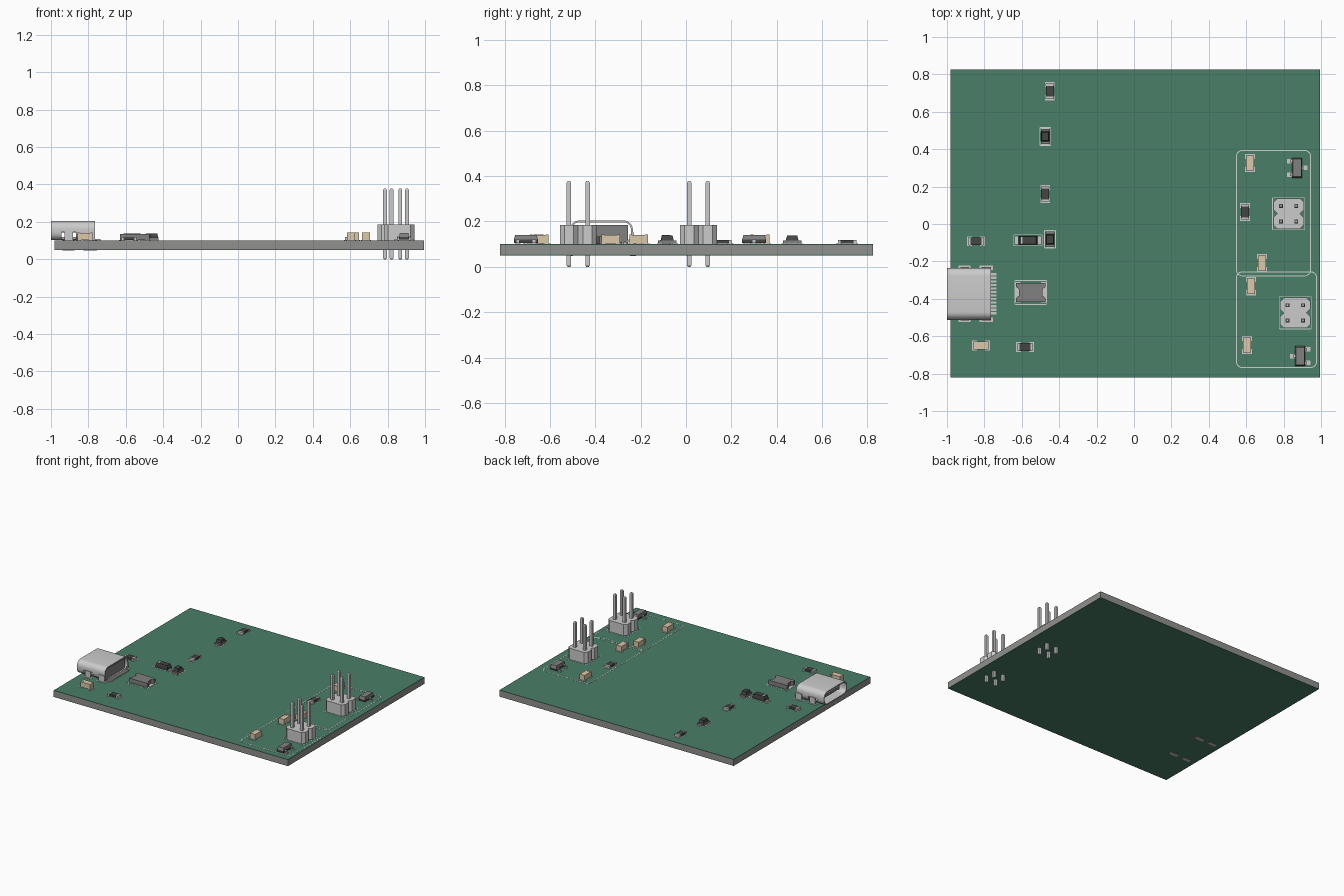
import bpy, bmesh, math
from mathutils import Matrix, Vector

if "Cube" in bpy.data.objects:
    bpy.data.objects.remove(bpy.data.objects["Cube"])

TOP = 0.10  # board top height


def material(name, rgb):
    m = bpy.data.materials.new(name)
    m.diffuse_color = (*rgb, 1)
    m.use_nodes = True
    m.node_tree.nodes["Principled BSDF"].inputs["Base Color"].default_value = m.diffuse_color
    return m


MATS = {
    "green": material("solder_mask", (0.07, 0.21, 0.14)),
    "core": material("board_core", (0.28, 0.28, 0.27)),
    "dark": material("dark_plastic", (0.06, 0.06, 0.06)),
    "mid": material("grey_plastic", (0.22, 0.22, 0.22)),
    "tan": material("ceramic", (0.72, 0.58, 0.40)),
    "metal": material("metal", (0.55, 0.55, 0.55)),
    "silk": material("silkscreen", (0.62, 0.66, 0.62)),
}
KEYS = list(MATS)


def finish(name, bm, loc=(0, 0, 0), turn=0):
    bmesh.ops.recalc_face_normals(bm, faces=bm.faces)
    me = bpy.data.meshes.new(name)
    bm.to_mesh(me)
    bm.free()
    for k in KEYS:
        me.materials.append(MATS[k])
    ob = bpy.data.objects.new(name, me)
    ob.location = loc
    ob.rotation_euler.z = math.radians(turn)
    bpy.context.collection.objects.link(ob)
    return ob


def box(bm, mat, x, y, z, taper=1.0):
    """Box from (min, max) pairs; taper shrinks its top."""
    cx, cy = sum(x) / 2, sum(y) / 2
    v = []
    for zz, t in ((z[0], 1), (z[1], taper)):
        for a, b in ((0, 0), (1, 0), (1, 1), (0, 1)):
            v.append(bm.verts.new((cx + (x[a] - cx) * t, cy + (y[b] - cy) * t, zz)))
    for f in ((3, 2, 1, 0), (4, 5, 6, 7), (0, 1, 5, 4), (1, 2, 6, 5), (2, 3, 7, 6), (3, 0, 4, 7)):
        bm.faces.new([v[i] for i in f]).material_index = KEYS.index(mat)


def part(name, boxes, loc, turn=0):
    bm = bmesh.new()
    for b in boxes:
        box(bm, *b)
    return finish(name, bm, (loc[0], loc[1], TOP), turn)


def rounded(w, h, r, n=6):
    pts = []
    for i, (sx, sy) in enumerate(((1, 1), (-1, 1), (-1, -1), (1, -1))):
        for k in range(n + 1):
            a = math.pi / 2 * (i + k / n)
            pts.append((sx * (w / 2 - r) + r * math.cos(a), sy * (h / 2 - r) + r * math.sin(a)))
    return pts


def ring(bm, mat, w, h, r, t, z0, z1):
    """Rounded rectangular tube along z with wall t."""
    loops = []
    for p, z in (((w, h, r), z0), ((w, h, r), z1),
                 ((w - 2 * t, h - 2 * t, r - t), z1), ((w - 2 * t, h - 2 * t, r - t), z0)):
        loops.append([bm.verts.new((a, b, z)) for a, b in rounded(*p)])
    n = len(loops[0])
    for a, b in zip(loops, loops[1:] + loops[:1]):
        for i in range(n):
            f = bm.faces.new((a[i], a[(i + 1) % n], b[(i + 1) % n], b[i]))
            f.material_index = KEYS.index(mat)


def prism(bm, mat, pts, z0, z1):
    a = [bm.verts.new((*p, z0)) for p in pts]
    b = [bm.verts.new((*p, z1)) for p in pts]
    n = len(pts)
    faces = [bm.faces.new(a[::-1]), bm.faces.new(b)]
    faces += [bm.faces.new((a[i], a[(i + 1) % n], b[(i + 1) % n], b[i])) for i in range(n)]
    for f in faces:
        f.material_index = KEYS.index(mat)


# circuit board: core with a mask layer on both sides
bm = bmesh.new()
X, Y = (-0.98, 0.995), (-0.82, 0.825)
box(bm, "core", X, Y, (0.053, 0.097))
box(bm, "green", X, Y, (0.097, TOP))
box(bm, "green", X, Y, (0.05, 0.053))
finish("circuit_board", bm)

# printed zone outlines
for name, x0, x1, y0, y1 in (("upper", 0.545, 0.947, -0.28, 0.396), ("lower", 0.545, 0.979, -0.77, -0.253)):
    bm = bmesh.new()
    ring(bm, "silk", x1 - x0, y1 - y0, 0.035, 0.005, 0, 0.001)
    finish(f"{name}_zone_outline", bm, ((x0 + x1) / 2, (y0 + y1) / 2, TOP))


# thin printed frame around a part
def frame(name, loc, w, h):
    bm = bmesh.new()
    ring(bm, "silk", w, h, 0.006, 0.004, 0, 0.001)
    finish(name + "_outline", bm, (*loc, TOP))


def pads(half, gap, w):
    return [("metal", tuple(sorted((s * gap, s * half))), (-w, w), (0, 0.002)) for s in (-1, 1)]


def chip(body, height, end=0.012):
    """Two-terminal chip lying along x."""
    L, W = 0.041, 0.022
    caps = [("tan" if body == "tan" else "metal", tuple(sorted((s * (L - end), s * L))),
             (-W, W), (0.002, height)) for s in (-1, 1)]
    return pads(0.049, 0.022, 0.026) + caps + [
        (body, (end - L, L - end), (-W + 0.001, W - 0.001), (0.003, height - 0.001))]


# resistors and capacitors
for i, (x, y, t) in enumerate(((-0.45, 0.71, 90), (-0.475, 0.16, 90), (-0.845, -0.092, 0),
                               (-0.583, -0.658, 0), (0.594, 0.064, 90))):
    part(f"resistor_{i + 1}", chip("dark", 0.018), (x, y), t)
for i, (x, y, t) in enumerate(((-0.818, -0.65, 0), (0.62, 0.326, 90), (0.684, -0.209, 90),
                               (0.626, -0.332, 90), (0.604, -0.647, 90))):
    part(f"capacitor_{i + 1}", chip("tan", 0.042), (x, y), t)

# indicator lamps: base slab with a tapered dome
for i, loc in enumerate(((-0.475, 0.468), (-0.449, -0.082))):
    part(f"indicator_lamp_{i + 1}", pads(0.046, 0.022, 0.024) + [
        ("mid", (-0.041, 0.041), (-0.023, 0.023), (0.002, 0.016)),
        ("dark", (-0.028, 0.028), (-0.022, 0.022), (0.016, 0.038), 0.8)], loc, 90)
    frame(f"indicator_lamp_{i + 1}", loc, 0.063, 0.1)

# diode with bent leads
part("diode", pads(0.07, 0.045, 0.02) + [
    ("metal", (-0.065, 0.065), (-0.012, 0.012), (0.002, 0.008)),
    ("dark", (-0.05, 0.05), (-0.023, 0.023), (0.004, 0.022)),
    ("dark", (-0.05, 0.05), (-0.023, 0.023), (0.022, 0.038), 0.88),
    ("metal", (-0.038, -0.028), (-0.019, 0.019), (0.038, 0.039))], (-0.567, -0.087))
frame("diode", (-0.567, -0.087), 0.156, 0.062)

# fuse with notched ends
bm = bmesh.new()
fuse = [(0.078, 0.05), (-0.078, 0.05), (-0.078, 0.03), (-0.062, 0.016), (-0.062, -0.016), (-0.078, -0.03),
        (-0.078, -0.05), (0.078, -0.05), (0.078, -0.03), (0.062, -0.016), (0.062, 0.016), (0.078, 0.03)]
prism(bm, "mid", fuse, 0.002, 0.034)
for b in pads(0.084, 0.055, 0.055):
    box(bm, *b)
finish("fuse", bm, (-0.552, -0.366, TOP))
frame("fuse", (-0.552, -0.366), 0.174, 0.132)

# three-leg transistors
legs = []
for s, y in ((-1, 0.036), (-1, -0.036), (1, 0)):
    for x0, x1, z0, z1 in ((0.036, 0.05, 0.002, 0.007), (0.033, 0.038, 0.002, 0.021), (0.02, 0.038, 0.016, 0.021)):
        legs.append(("metal", tuple(sorted((s * x0, s * x1))), (y - 0.008, y + 0.008), (z0, z1)))
    legs.append(("metal", tuple(sorted((s * 0.028, s * 0.055))), (y - 0.012, y + 0.012), (0, 0.002)))
body = [("dark", (-0.026, 0.026), (-0.053, 0.053), (0.005, 0.02)),
        ("mid", (-0.026, 0.026), (-0.053, 0.053), (0.02, 0.04), 0.88)]
part("transistor_upper", body + legs, (0.872, 0.30))
part("transistor_lower", body + legs, (0.888, -0.706), 180)

# two-by-two pin headers
H, C = 0.081, 0.02
outline = [(H - C, H), (C - H, H), (-H, H - C), (-H, C), (-H + C, 0), (-H, -C), (-H, C - H), (C - H, -H),
           (H - C, -H), (H, C - H), (H, -C), (H - C, 0), (H, C), (H, H - C)]
for name, x, y in (("upper", 0.827, 0.055), ("lower", 0.862, -0.475)):
    bm = bmesh.new()
    prism(bm, "metal", outline, 0, 0.085)
    finish(f"{name}_header_body", bm, (x, y, TOP))
    frame(f"{name}_header", (x, y), 0.176, 0.176)
    bm = bmesh.new()
    for sx in (-0.041, 0.041):
        for sy in (-0.041, 0.041):
            px, py, w = (sx - 0.01, sx + 0.01), (sy - 0.01, sy + 0.01), 0.6
            box(bm, "metal", px, py, (-0.093, 0.27))
            box(bm, "metal", px, py, (0.27, 0.277), w)
            box(bm, "metal", px, py, (-0.093, -0.1), w)
    finish(f"{name}_header_pins", bm, (x, y, TOP))

# socket shell: rounded tube along x with slots cut in its sides
CY, CZ, W, HT = -0.373, 0.153, 0.278, 0.102
bm = bmesh.new()
ring(bm, "metal", W, HT, 0.042, 0.008, -1.0, -0.765)
bm.transform(Matrix(((0, 0, 1, 0), (1, 0, 0, CY), (0, 1, 0, CZ), (0, 0, 0, 1))))
shell = finish("socket_shell", bm)
bm = bmesh.new()
for x in (-0.935, -0.875):
    for s in (-1, 1):
        ys = CY + s * W / 2
        box(bm, "metal", (x - 0.008, x + 0.008), (ys - 0.025, ys + 0.02), (0.108, 0.147))
cutter = finish("slot_cutter", bm)
cutter.hide_render = True
bpy.context.view_layer.objects.active = shell
shell.select_set(True)
mod = shell.modifiers.new("slots", "BOOLEAN")
mod.object, mod.operation, mod.solver = cutter, "DIFFERENCE", "EXACT"
bpy.ops.object.modifier_apply(modifier=mod.name)
bpy.data.objects.remove(cutter)
bpy.ops.object.shade_smooth_by_angle(angle=math.radians(35))

# socket insert: rear block, tongue, contacts and mounting legs
bm = bmesh.new()
box(bm, "mid", (-0.84, -0.775), (CY - 0.118, CY + 0.118), (0.102, 0.185))
box(bm, "mid", (-0.97, -0.84), (CY - 0.09, CY + 0.09), (0.143, 0.163))
finish("socket_tongue", bm)
bm = bmesh.new()
for i in range(12):
    y = CY - 0.104 + i * 0.208 / 11
    box(bm, "metal", (-0.775, -0.735), (y - 0.006, y + 0.006), (TOP, 0.108))
finish("socket_contacts", bm)
bm = bmesh.new()
for s in (-1, 1):
    for x, w in ((-0.905, 0.022), (-0.79, 0.025)):
        y = CY + s * W / 2
        box(bm, "metal", (x - w, x + w), (y - 0.005, y + 0.005), (0.048, 0.15))
        box(bm, "metal", (x - w - 0.01, x + w + 0.01), (y - 0.013, y + 0.013), (TOP, 0.102))
        box(bm, "metal", (x - w - 0.01, x + w + 0.01), (y - 0.013, y + 0.013), (0.048, 0.05))
finish("socket_legs", bm)
